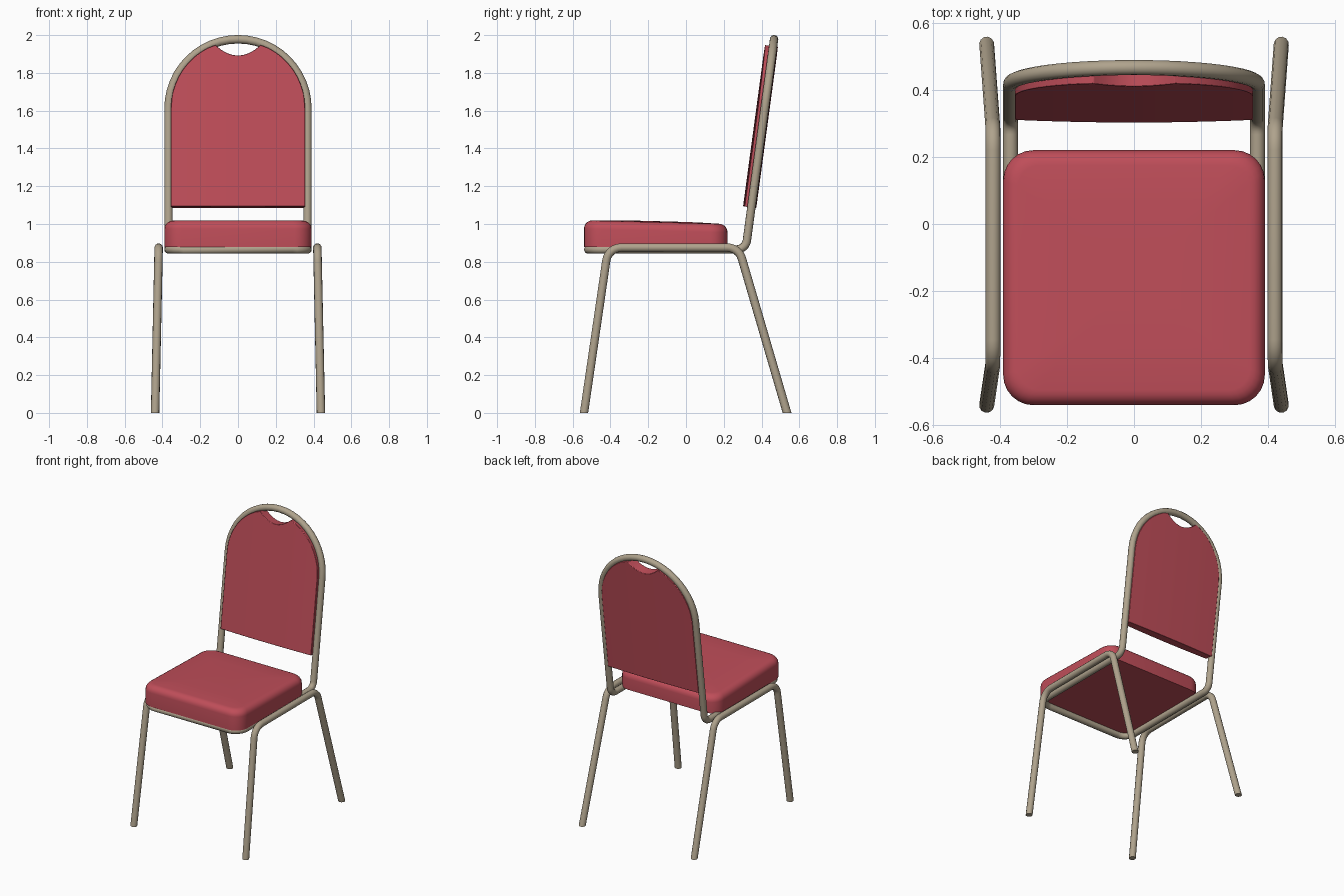
import bpy, bmesh, math
from mathutils import Vector

if "Cube" in bpy.data.objects:
    bpy.data.objects.remove(bpy.data.objects["Cube"])


def material(name, rgb):
    m = bpy.data.materials.new(name)
    m.diffuse_color = (*rgb, 1)
    m.use_nodes = True
    m.node_tree.nodes["Principled BSDF"].inputs["Base Color"].default_value = m.diffuse_color
    return m


RED = material("red upholstery", (0.52, 0.075, 0.10))
TAN = material("tan metal", (0.43, 0.365, 0.265))
R = 0.0225


def add_mesh(name, bm, mat, angle=40):
    bmesh.ops.recalc_face_normals(bm, faces=bm.faces)
    me = bpy.data.meshes.new(name)
    bm.to_mesh(me)
    bm.free()
    ob = bpy.data.objects.new(name, me)
    bpy.context.collection.objects.link(ob)
    me.materials.append(mat)
    bpy.ops.object.select_all(action='DESELECT')
    ob.select_set(True)
    bpy.context.view_layer.objects.active = ob
    bpy.ops.object.shade_smooth_by_angle(angle=math.radians(angle))
    return ob


def fillet(a, b, c, r, n=6):
    """Arc points rounding the corner b between a and c."""
    a, b, c = Vector(a), Vector(b), Vector(c)
    u, v = (a - b).normalized(), (c - b).normalized()
    half = u.angle(v) / 2
    centre = b + (u + v).normalized() * (r / math.sin(half))
    p, q = b + u * (r / math.tan(half)) - centre, b + v * (r / math.tan(half)) - centre
    ang = p.angle(q)
    return [centre + (p * math.sin((1 - i / n) * ang) + q * math.sin(i / n * ang)) / math.sin(ang)
            for i in range(n + 1)]


def tube(name, pts, closed, sides=12):
    """Sweep a round section along the points; open ends are cut flat at z = 0."""
    bm = bmesh.new()
    n = len(pts)
    rings, normal = [], None
    for i, p in enumerate(pts):
        prev = pts[i - 1] if (i or closed) else p
        nxt = pts[(i + 1) % n] if (i < n - 1 or closed) else p
        d0, d1 = (p - prev).normalized(), (nxt - p).normalized()
        t = (d0 + d1).normalized()
        if normal is None:
            normal = t.orthogonal()
        normal = (normal - t * normal.dot(t)).normalized()
        side = t.cross(normal)
        rings.append([bm.verts.new(p + R * (normal * math.cos(a) + side * math.sin(a)))
                      for a in (2 * math.pi * k / sides for k in range(sides))])
    for i in range(n if closed else n - 1):
        a, b = rings[i], rings[(i + 1) % n]
        shift = 0
        if i == n - 1:  # match the closing seam
            shift = min(range(sides), key=lambda s: (a[0].co - b[s].co).length)
        for k in range(sides):
            k2 = (k + 1) % sides
            bm.faces.new((a[k], a[k2], b[(k2 + shift) % sides], b[(k + shift) % sides]))
    if not closed:
        cut = bmesh.ops.bisect_plane(bm, geom=bm.verts[:] + bm.edges[:] + bm.faces[:],
                                     plane_co=(0, 0, 0), plane_no=(0, 0, -1), clear_outer=True)
        bmesh.ops.holes_fill(bm, edges=[e for e in bm.edges if e.is_boundary], sides=0)
    return add_mesh(name, bm, TAN, 50)


# Leg tubes: front leg, side rail and back leg in one bent tube per side
for s, label in ((-1, "left"), (1, "right")):
    def foot(y, top_y):
        f, t = Vector((s * 0.439, y, 0)), Vector((s * 0.42, top_y, 0.875))
        return f + (f - t) * 0.05, t
    f0, t0 = foot(-0.54, -0.412)
    f1, t1 = foot(0.535, 0.279)
    tube(label + "_legs", [f0] + fillet(f0, t0, t1, 0.08) + fillet(t0, t1, f1, 0.08) + [f1], False)


# Seat and back frame: one closed loop
def lean(z):
    return 0.316 + 0.135 * (z - 0.865)


W, ZF, YF, ZA = 0.368, 0.865, -0.517, 1.61
half = fillet((0, YF, ZF), (W, YF, ZF), (W, 0, ZF), 0.08)
half += fillet((W, 0, ZF), (W, lean(ZF), ZF), (W, lean(ZA), ZA), 0.055)
for i in range(13):
    a = math.pi / 2 * i / 12
    z = ZA + W * math.sin(a)
    half.append(Vector((W * math.cos(a), lean(z), z)))
half[-1].x = 0
loop = half + [Vector((-p.x, p.y, p.z)) for p in reversed(half[:-1])]
tube("seat_and_back_frame", loop, True)

# Seat cushion: stacked rounded outlines
X, Y0, Y1, CR = 0.39, -0.54, 0.22, 0.09


def outline(inset, z, tilt):
    r = max(CR - inset * 0.6, 0.03)
    pts = []
    for cx, cy, a0 in ((1, 1, 0), (-1, 1, 90), (-1, -1, 180), (1, -1, 270)):
        ox = cx * (X - inset - r)
        oy = (Y1 - inset - r) if cy > 0 else (Y0 + inset + r)
        for k in range(7):
            a = math.radians(a0 + 15 * k)
            y = oy + r * math.sin(a)
            pts.append((ox + r * math.cos(a), y, z - tilt * 0.026 * (y - Y0)))
    return pts


layers = [(0.0, 0.878, 0), (0.0, 0.975, 1)]
layers += [(0.045 * (1 - math.cos(a)), 0.975 + 0.045 * math.sin(a), 1)
           for a in (math.pi / 2 * k / 5 for k in range(1, 6))]
layers += [(0.16, 1.024, 1), (0.28, 1.025, 1)]
bm = bmesh.new()
rings = [[bm.verts.new(c) for c in outline(*l)] for l in layers]
for a, b in zip(rings, rings[1:]):
    for k in range(len(a)):
        k2 = (k + 1) % len(a)
        bm.faces.new((a[k], a[k2], b[k2], b[k]))
bm.faces.new(rings[0])
bm.faces.new(rings[-1])
add_mesh("seat_cushion", bm, RED)

# Back cushion: arched padded panel with a hand-hold notch at the top
HW, ZB, NX, ROWS = 0.355, 1.088, 0.12, 8
xs = [HW * math.sin(math.radians(a)) for a in range(20, 91, 7)]
xs = [NX * k / 4 for k in range(5)] + [x for x in xs if x > NX + 0.005]
xs = sorted(set(xs + [HW] + [-x for x in xs + [HW]]))


def top(x):
    if abs(x) <= NX + 1e-6:
        return 1.886 + 0.056 * (x / NX) ** 2
    return ZA + math.sqrt(max(HW * HW - x * x, 0))


bm = bmesh.new()
sheets = []
for edge, crown in ((-0.036, -0.008), (0.02, 0.006)):
    sheet = []
    for x in xs:
        bulge = edge + crown * (1 - (x / HW) ** 2)
        col = []
        for j in range(ROWS + 1):
            z = ZB + (top(x) - ZB) * j / ROWS
            col.append(bm.verts.new((x, lean(z) + bulge, z - 0.135 * bulge)))
        sheet.append(col)
    for a, b in zip(sheet, sheet[1:]):
        for j in range(ROWS):
            bm.faces.new((a[j], b[j], b[j + 1], a[j + 1]))
    sheets.append(sheet)


def rim(s):
    return ([c[0] for c in s] + s[-1][1:] + [c[-1] for c in reversed(s[:-1])]
            + list(reversed(s[0][1:-1])))


f, b = rim(sheets[0]), rim(sheets[1])
for k in range(len(f)):
    k2 = (k + 1) % len(f)
    bm.faces.new((f[k], f[k2], b[k2], b[k]))
back = add_mesh("back_cushion", bm, RED)
bev = back.modifiers.new("soft edge", 'BEVEL')
bev.width, bev.segments, bev.limit_method, bev.angle_limit = 0.008, 2, 'ANGLE', math.radians(60)
